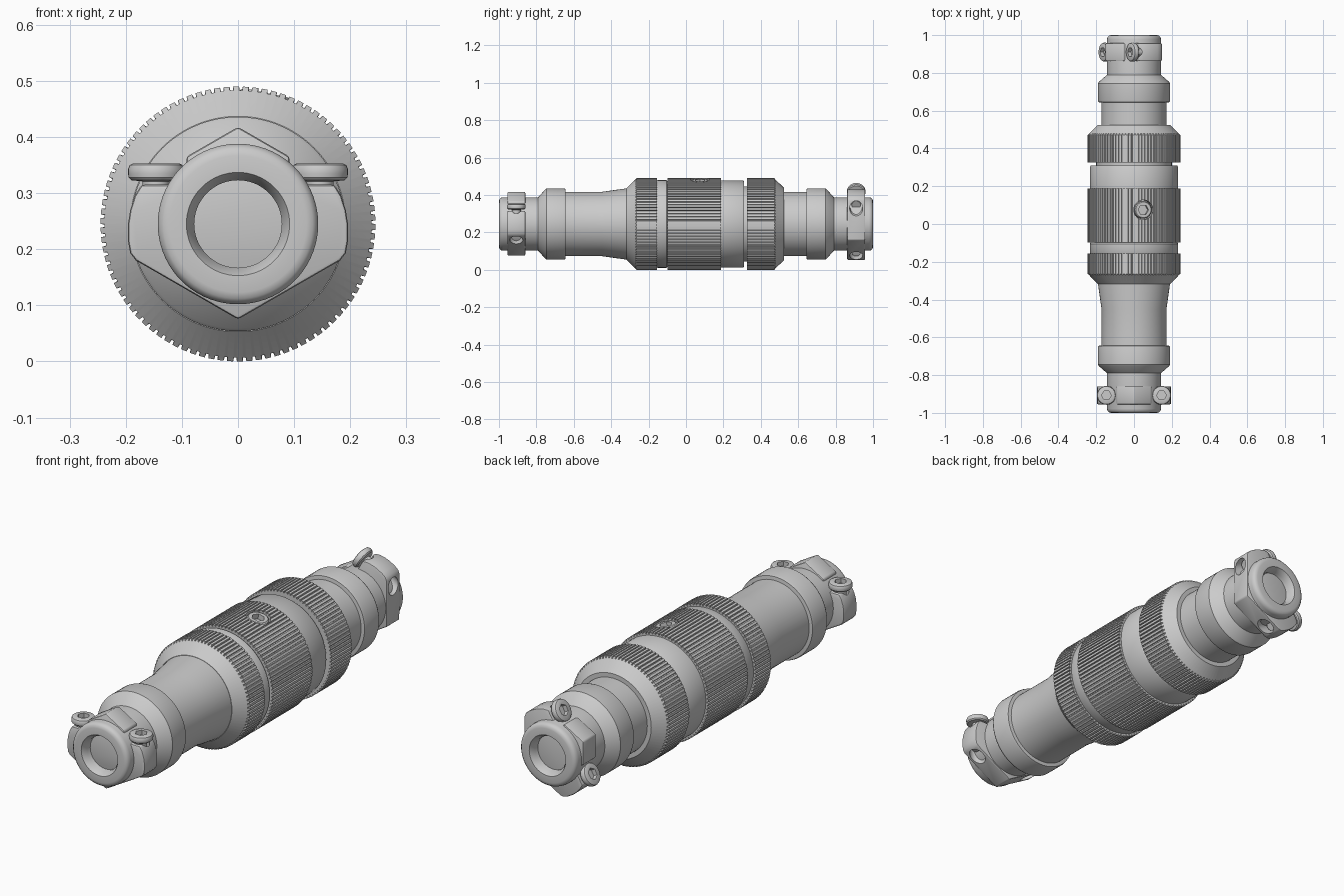
import bpy, bmesh
from math import pi, cos, sin, radians
from mathutils import Matrix, Vector

if "Cube" in bpy.data.objects:
    bpy.data.objects.remove(bpy.data.objects["Cube"])

CZ = 0.245
AXIS = Matrix.Translation((0, 0, CZ)) @ Matrix.Rotation(-pi / 2, 4, 'X')  # local z -> world y


def loft(name, rings, mat):
    """Skin a stack of equal-length rings, capped at both ends."""
    bm = bmesh.new()
    rows = [[bm.verts.new(mat @ Vector(p)) for p in ring] for ring in rings]
    n = len(rows[0])
    for a, b in zip(rows, rows[1:]):
        for i in range(n):
            j = (i + 1) % n
            bm.faces.new((a[i], a[j], b[j], b[i]))
    bm.faces.new(rows[0])
    bm.faces.new(rows[-1])
    bmesh.ops.recalc_face_normals(bm, faces=bm.faces)
    me = bpy.data.meshes.new(name)
    bm.to_mesh(me)
    bm.free()
    ob = bpy.data.objects.new(name, me)
    bpy.context.collection.objects.link(ob)
    return ob


def lathe(name, profile, mat=AXIS, n=72):
    return loft(name, [[(r * cos(2 * pi * i / n), r * sin(2 * pi * i / n), h)
                        for i in range(n)] for r, h in profile], mat)


def knurl(name, rings, mat=AXIS, teeth=90):
    """Rings of (tooth radius, groove radius, height)."""
    out = []
    for rt, rg, h in rings:
        ring = []
        for k in range(teeth):
            for f, r in ((0, rt), (0.62, rt), (0.68, rg), (0.94, rg)):
                a = 2 * pi * (k + f) / teeth
                ring.append((r * cos(a), r * sin(a), h))
        out.append(ring)
    return loft(name, out, mat)


def activate(ob):
    bpy.ops.object.select_all(action='DESELECT')
    ob.select_set(True)
    bpy.context.view_layer.objects.active = ob


def cut(ob, cutter):
    m = ob.modifiers.new("cut", 'BOOLEAN')
    m.operation = 'DIFFERENCE'
    m.solver = 'EXACT'
    m.object = cutter
    activate(ob)
    bpy.ops.object.modifier_apply(modifier=m.name)
    bpy.data.objects.remove(cutter)


def smooth(ob, angle=32):
    activate(ob)
    bpy.ops.object.shade_smooth_by_angle(angle=radians(angle))


# Core tube with a blind cable bore at each end
half = [(0.078, 0.68), (0.078, 0.975), (0.092, 1.0), (0.122, 1.0), (0.133, 0.997),
        (0.140, 0.990), (0.143, 0.978), (0.143, 0.79), (0.186, 0.752), (0.191, 0.745),
        (0.191, 0.655), (0.188, 0.645), (0.172, 0.643), (0.172, 0.45)]
mid = [(0.20, 0.45), (0.20, -0.25)]
core = lathe("core_tube", half + mid + [(r, -y) for r, y in reversed(half)])
smooth(core)

# Knurled rings and smooth sleeves
T, G = 0.245, 0.238
front_nut = knurl("front_knurled_nut", [(0.192, 0.192, -0.318), (G, G, -0.27),
                                        (T, G, -0.264), (T, G, -0.155)])
rear_nut = knurl("rear_knurled_nut", [(T, G, 0.325), (T, G, 0.472),
                                      (G, G, 0.478), (0.192, 0.192, 0.525)])
grip = knurl("middle_knurled_grip", [(T, G, -0.098), (T, G, 0.188)])
smooth(lathe("front_sleeve", [(0.232, -0.156), (0.234, -0.152), (0.234, -0.105), (0.228, -0.097)]))
smooth(lathe("rear_sleeve", [(0.232, 0.187), (0.232, 0.305), (0.229, 0.310)]))

# Set screw in the middle grip
tilt = Matrix.Translation((0, 0.075, CZ)) @ Matrix.Rotation(radians(12), 4, 'Y')
cut(grip, lathe("grip_hole_cutter", [(0.052, 0.19), (0.052, 0.3)], tilt, 40))
set_screw = lathe("set_screw", [(0.046, 0.19), (0.046, 0.234), (0.041, 0.239)], tilt, 40)
cut(set_screw, lathe("socket_cutter", [(0.028, 0.215), (0.028, 0.3)], tilt, 6))
for ob in (grip, front_nut, rear_nut, set_screw):
    smooth(ob, 25)


# Cable clamp with two socket-head screws
def clamp(prefix, mat):
    right = [(0.092, 0.12), (0.092, 0.07), (0.172, 0.07), (0.184, 0.05), (0.192, 0.025),
             (0.196, 0.0), (0.196, -0.03), (0.192, -0.052), (0.182, -0.065)]
    outline = [(0, 0.173)] + right + [(0, -0.170)] + [(-x, z) for x, z in reversed(right)]
    body = loft(prefix + "_clamp", [[(x, y, z) for x, z in outline] for y in (-0.048, 0.048)], mat)
    bev = body.modifiers.new("bevel", 'BEVEL')
    bev.width = 0.006
    bev.segments = 2
    bev.limit_method = 'ANGLE'
    bev.angle_limit = radians(50)
    activate(body)
    bpy.ops.object.modifier_apply(modifier=bev.name)
    for side, tag in ((-1, "left"), (1, "right")):
        at = mat @ Matrix.Translation((side * 0.146, 0, 0))
        cut(body, lathe("hole_cutter", [(0.035, -0.3), (0.035, 0.3)], at, 32))
        screw = lathe(f"{prefix}_clamp_screw_{tag}",
                      [(0.024, -0.05), (0.024, 0.076), (0.044, 0.078), (0.049, 0.083),
                       (0.050, 0.090), (0.050, 0.098), (0.047, 0.105), (0.041, 0.108)], at, 36)
        cut(screw, lathe("socket_cutter", [(0.026, 0.088), (0.026, 0.15)], at, 6))
        smooth(screw)
    smooth(body)


clamp("front", Matrix.Translation((0, -0.907, CZ)))
clamp("rear", Matrix.Translation((0, 0.910, CZ)) @ Matrix.Rotation(radians(-60), 4, 'Y'))
